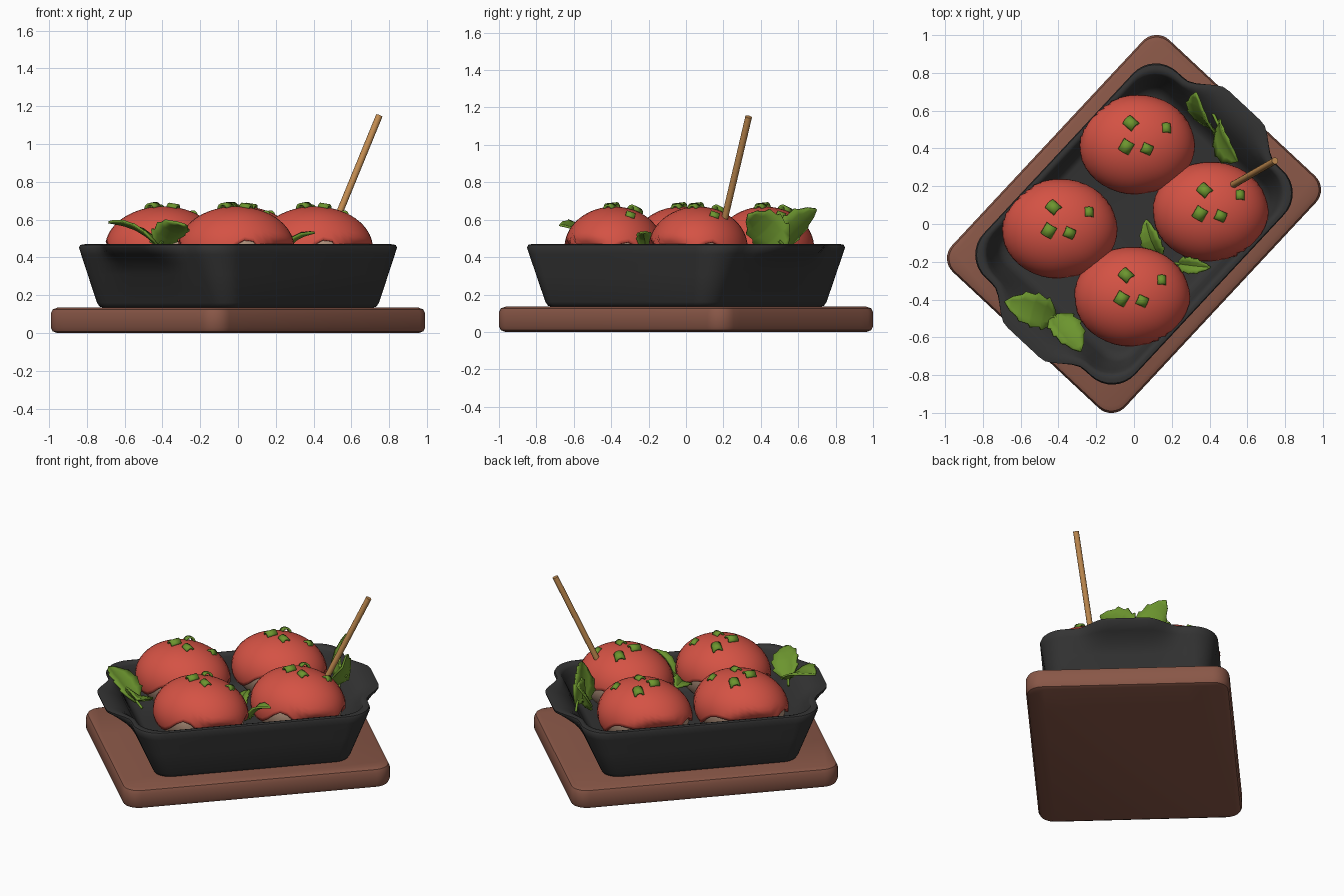
import bpy, bmesh, math
from mathutils import Vector, Matrix

if "Cube" in bpy.data.objects:
    bpy.data.objects.remove(bpy.data.objects["Cube"])

TURN = Matrix.Rotation(math.radians(47), 4, 'Z')


def material(name, rgb):
    m = bpy.data.materials.new(name)
    m.diffuse_color = (*rgb, 1)
    m.use_nodes = True
    m.node_tree.nodes["Principled BSDF"].inputs["Base Color"].default_value = m.diffuse_color
    return m


WOOD = material("board_wood", (0.25, 0.095, 0.063))
IRON = material("cast_iron", (0.034, 0.034, 0.034))
SAUCE = material("red_sauce", (0.66, 0.085, 0.058))
BUN = material("pale_dumpling", (0.48, 0.31, 0.22))
GREEN = material("herb_green", (0.15, 0.30, 0.028))
BAMBOO = material("bamboo", (0.54, 0.26, 0.08))


def make(name, verts, faces, mat, solid=0, angle=40, offset=-1, matrix=None):
    me = bpy.data.meshes.new(name)
    me.from_pydata(verts, [], faces)
    bm = bmesh.new()
    bm.from_mesh(me)
    if matrix:
        bm.transform(matrix)
    bmesh.ops.recalc_face_normals(bm, faces=bm.faces)
    bm.to_mesh(me)
    bm.free()
    ob = bpy.data.objects.new(name, me)
    bpy.context.collection.objects.link(ob)
    me.materials.append(mat)
    if solid:
        s = ob.modifiers.new("thickness", 'SOLIDIFY')
        s.thickness, s.offset = solid, offset
    bpy.ops.object.select_all(action='DESELECT')
    ob.select_set(True)
    bpy.context.view_layer.objects.active = ob
    bpy.ops.object.shade_smooth_by_angle(angle=math.radians(angle))
    return ob


def rounded_rect(a, b, r, z, bump=0):
    """Ring of points; bump swells the two short ends into handles."""
    pts = []
    corners = [(1, 1, 0), (-1, 1, 90), (-1, -1, 180), (1, -1, 270)]
    for i, (sx, sy, start) in enumerate(corners):
        cx, cy = sx * (a - r), sy * (b - r)
        for k in range(9):
            t = math.radians(start + 90 * k / 8)
            pts.append(Vector((cx + r * math.cos(t), cy + r * math.sin(t), z)))
        if i in (1, 3):
            for k in range(1, 20):
                pts.append(Vector((sx * a, (b - r) * sy * (1 - k / 10), z)))
    for p in pts:
        if abs(p.y) < 0.33 and abs(p.x) > a - r:
            f = min(1, (1 - abs(p.y) / 0.33) * 1.6)
            p.x += math.copysign(bump * f * f * (3 - 2 * f), p.x)
    return pts


def loft(name, rings, mat, angle=40):
    n = len(rings[0])
    verts = [p for r in rings for p in r]
    faces = [(j * n + i, j * n + (i + 1) % n, (j + 1) * n + (i + 1) % n, (j + 1) * n + i)
             for j in range(len(rings) - 1) for i in range(n)]
    faces += [tuple(range(n)), tuple(range(len(verts) - n, len(verts)))]
    return make(name, verts, faces, mat, angle=angle, matrix=TURN)


# Wooden board with softened edges
loft("serving_board", [rounded_rect(0.84 - d, 0.627 - d, 0.1 - d * 0.5, z) for d, z in
     [(0.03, 0), (0.009, 0.009), (0, 0.03), (0, 0.105), (0.009, 0.126), (0.03, 0.135)]], WOOD)


# Dish: outside wall up, over the rim with handles, down the inside wall.
# The short ends slope more than the long sides.
def dish_ring(inset, z, bump):
    k = min(1, max(0, (0.45 - z) / 0.29))
    return rounded_rect(0.745 - inset - 0.125 * k, 0.548 - inset - 0.05 * k, 0.165 - 0.065 * k, z, bump)


loft("iron_dish", [dish_ring(*row) for row in
     [(0.03, 0.133, 0), (0.01, 0.14, 0), (0, 0.16, 0), (0, 0.31, 0), (0, 0.37, 0.018),
      (0, 0.415, 0.065), (0, 0.452, 0.11), (0.005, 0.466, 0.118), (0.02, 0.47, 0.105),
      (0.036, 0.465, 0.08), (0.044, 0.45, 0.05), (0.046, 0.41, 0.015), (0.046, 0.29, 0),
      (0.056, 0.25, 0), (0.08, 0.24, 0)]],
     IRON, 50)


# Dumplings, sauce caps with a wavy drip edge, pressed against the dish wall
def dome(name, centre, radii, limit, mat, wall, solid=0):
    n, m = 40, 16
    verts = [Vector((0, 0, radii[2]))]
    for j in range(1, m + 1):
        for i in range(n):
            th = 2 * math.pi * i / n
            ph = limit(th) * j / m
            verts.append(Vector((radii[0] * math.sin(ph) * math.cos(th),
                                 radii[1] * math.sin(ph) * math.sin(th), radii[2] * math.cos(ph))))
    back = TURN.inverted()
    for k, v in enumerate(verts):
        q = back @ (v + centre)
        lim = wall + (q.z - 0.45) * (0.18 if q.z < 0.45 else 0.7)
        q.y = max(-lim, min(lim, q.y))
        verts[k] = TURN @ q
    faces = [(0, 1 + i, 1 + (i + 1) % n) for i in range(n)]
    faces += [(1 + j * n + i, 1 + (j + 1) * n + i, 1 + (j + 1) * n + (i + 1) % n, 1 + j * n + (i + 1) % n)
              for j in range(m - 1) for i in range(n)]
    if not solid:
        faces.append(tuple(range(len(verts) - n, len(verts))))
    return make(name, verts, faces, mat, solid, 60)


def drip(th):
    return math.radians(96 - 14 * math.cos(4 * (th - math.radians(10))) + 4 * math.cos(7 * th))


# Chopped herb: a small arched strip
def herb_chip(name, pos, size, normal, spin):
    verts = []
    for k in range(9):
        t = math.radians(-80 + 20 * k)
        for y in (-0.5, 0.5):
            verts.append(Vector((0.5 * math.sin(t), y, 0.5 * math.cos(t))) * size)
    faces = [(2 * k, 2 * k + 1, 2 * k + 3, 2 * k + 2) for k in range(8)]
    tilt = normal.to_track_quat('Z', 'Y').to_matrix().to_4x4()
    mat = Matrix.Translation(pos) @ tilt @ Matrix.Rotation(spin, 4, 'Z')
    make(name, verts, faces, GREEN, 0.012, matrix=mat)


CHIPS = [(-0.03, 0.11, 0.064, 0.6), (0.155, 0.085, 0.05, 0.9), (-0.055, -0.01, 0.066, 0.8), (0.052, -0.022, 0.056, 0.1)]
for n, (x, y) in enumerate([(0.015, 0.42), (-0.395, -0.025), (0.405, 0.065), (-0.01, -0.385)], 1):
    c = Vector((x, y, 0.45))
    dome(f"dumpling_{n}", c, (0.287, 0.247, 0.205), lambda th: math.radians(172), BUN, 0.48)
    dome(f"sauce_cap_{n}", c, (0.308, 0.265, 0.22), drip, SAUCE, 0.502, 0.022)
    for k, (dx, dy, size, spin) in enumerate(CHIPS, 1):
        dz = 0.22 * math.sqrt(1 - (dx / 0.305) ** 2 - (dy / 0.265) ** 2) - 0.008
        nrm = Vector((dx / 0.093, dy / 0.07, dz / 0.0484)).normalized()
        herb_chip(f"herb_chip_{n}_{k}", c + Vector((dx, dy, dz)), size, nrm, spin)


# Round rod between two points
def rod(name, a, b, r, mat):
    a, b = Vector(a), Vector(b)
    rot = (b - a).to_track_quat('Z', 'Y').to_matrix().to_4x4()
    n, h = 14, (b - a).length
    verts = [Vector((r * math.cos(2 * math.pi * i / n), r * math.sin(2 * math.pi * i / n), z))
             for z in (0, h) for i in range(n)]
    faces = [(i, (i + 1) % n, n + (i + 1) % n, n + i) for i in range(n)]
    faces += [tuple(range(n)), tuple(range(n, 2 * n))]
    make(name, verts, faces, mat, matrix=Matrix.Translation(a) @ rot)


rod("skewer", (0.46, 0.17, 0.45), (0.747, 0.335, 1.15), 0.018, BAMBOO)

# Serrated leaves folded along the midrib
EDGE = [(0, 0.08), (0.1, 0.5), (0.27, 0.95), (0.31, 0.8), (0.5, 1), (0.54, 0.85),
        (0.72, 0.85), (0.76, 0.65), (0.9, 0.4), (1, 0.03)]


def leaf(name, base, tip, facing, width):
    base, tip = Vector(base), Vector(tip)
    axis = tip - base
    side = axis.cross(Vector(facing)).normalized()
    up = side.cross(axis).normalized()
    verts = []
    for t, w in EDGE:
        mid = base + axis * t + up * (0.03 * math.sin(math.pi * t) - 0.01)
        for s in (-1, -0.5, 0, 0.5, 1):
            lift = up * (0.02 * abs(s) * w)
            verts.append(mid + side * (s * w * width / 2) + lift)
    faces = [(5 * j + i, 5 * j + i + 1, 5 * j + i + 6, 5 * j + i + 5)
             for j in range(len(EDGE) - 1) for i in range(4)]
    make(name, verts, faces, GREEN, 0.012, 30, 0)
    rod(name + "_stem", base - axis * 0.2, base + axis * 0.2, 0.008, GREEN)


leaf("back_leaf_a", (0.42, 0.49, 0.44), (0.32, 0.69, 0.66), (-0.8, -0.4, 0.5), 0.19)
leaf("back_leaf_b", (0.44, 0.54, 0.45), (0.54, 0.33, 0.63), (-0.8, -0.3, 0.5), 0.22)
leaf("front_leaf_a", (-0.41, -0.50, 0.46), (-0.68, -0.41, 0.595), (0.46, 0, 0.89), 0.19)
leaf("front_leaf_b", (-0.43, -0.48, 0.46), (-0.28, -0.67, 0.58), (0.1, 0.5, 0.85), 0.18)
leaf("middle_leaf_a", (0.14, -0.18, 0.40), (0.06, 0.02, 0.47), (-0.4, -0.1, 0.9), 0.12)
leaf("middle_leaf_b", (0.23, -0.21, 0.41), (0.40, -0.23, 0.54), (-0.58, 0, 0.81), 0.09)
